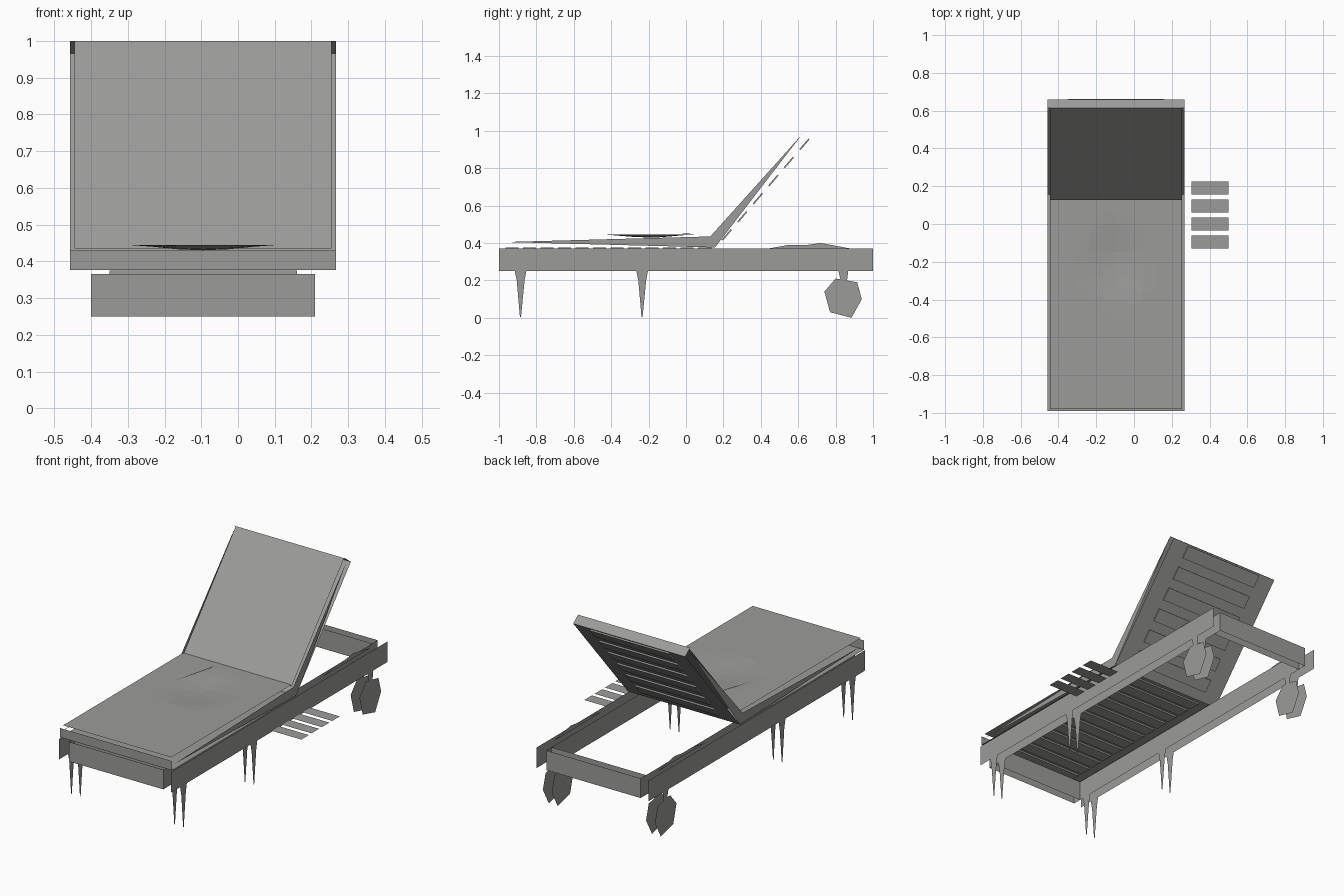
import bpy
import bmesh
import math
from mathutils import Vector

if "Cube" in bpy.data.objects:
    bpy.data.objects.remove(bpy.data.objects["Cube"])

GREY = (0.33, 0.33, 0.32, 1.0)
mat = bpy.data.materials.new("plain grey")
mat.use_nodes = True
mat.diffuse_color = GREY
bsdf = mat.node_tree.nodes["Principled BSDF"]
bsdf.inputs["Base Color"].default_value = GREY
bsdf.inputs["Roughness"].default_value = 0.8

MID = -0.095      # centre line of the lounger
OUT = 0.362       # half width, outer faces
INN = 0.305       # half width, inner faces
CUSHION = 0.35    # half width of the cushion's upper sheets
SLAT = 0.255      # half length of the support slats


def finish(name, bm):
    mesh = bpy.data.meshes.new(name)
    bm.to_mesh(mesh)
    bm.free()
    mesh.materials.append(mat)
    obj = bpy.data.objects.new(name, mesh)
    bpy.context.collection.objects.link(obj)
    return obj


def sheets(name, polygons):
    """Flat panels, each given by its corner points."""
    bm = bmesh.new()
    for points in polygons:
        bm.faces.new([bm.verts.new(p) for p in points])
    return finish(name, bm)


def side_plates(name, profile, halves):
    """The same (y, z) outline at each half width, on both sides."""
    polys = []
    for h in halves:
        polys.append([(MID + h, y, z) for y, z in profile])
        polys.append([(MID - h, y, z) for y, z in reversed(profile)])
    return sheets(name, polys)


def span(half, a, b):
    """Panel across the width between two (y, z) points."""
    return [(MID - half, *a), (MID + half, *a), (MID + half, *b), (MID - half, *b)]


def rect(y0, z0, y1, z1):
    return [(y0, z0), (y1, z0), (y1, z1), (y0, z1)]


# Frame: hollow side rails and end rails
side_plates("side_rail_outer", rect(-1, 0.25, 1, 0.37), [OUT])
side_plates("side_rail_inner", rect(-0.99, 0.25, 0.99, 0.365), [INN])
for name, s in (("foot", -1), ("head", 1)):
    sheets(name + "_end_rail",
           [span(INN, (s * y, 0.25), (s * y, 0.365)) for y in (0.99, 0.94)])

# Tapered legs
for name, y in (("front_leg", -0.885), ("middle_leg", -0.235)):
    side_plates(name, [(y - 0.035, 0.27), (y - 0.02, 0.2), (y - 0.003, 0.005),
                       (y + 0.003, 0.005), (y + 0.022, 0.2), (y + 0.035, 0.27)],
                [OUT, INN])

# Wheels with brackets and hubs
side_plates("wheel_bracket", [(0.81, 0.27), (0.83, 0.19), (0.86, 0.19), (0.87, 0.27)],
            [OUT, INN])
side_plates("wheel", [(0.80, 0.21), (0.74, 0.14), (0.77, 0.03), (0.885, 0.0),
                      (0.94, 0.1), (0.915, 0.19)], [OUT, INN])
side_plates("wheel_hub", [(0.84 + 0.065 * math.cos(k * math.pi / 2),
                           0.11 + 0.065 * math.sin(k * math.pi / 2))
                          for k in range(4)], [OUT + 0.004])

# Low fittings on top of the rear rails
side_plates("rail_fitting", [(0.44, 0.37), (0.88, 0.37), (0.72, 0.4),
                             (0.65, 0.39), (0.55, 0.39)], [0.335])

# Seat cushion: dented upper sheet, lower sheet and front band
bm = bmesh.new()
bmesh.ops.create_grid(bm, x_segments=10, y_segments=16, size=0.5)
for v in bm.verts:
    x = MID + v.co.x * 2 * CUSHION
    y = -0.425 + v.co.y * 1.11
    r = math.hypot((x - MID) / 0.19, (y + 0.2) / 0.23)
    v.co = Vector((x, y, 0.445 - 0.015 * min(1, max(0, 1.3 - 1.3 * r))))
finish("seat_top", bm)
sheets("seat_underside", [span(OUT, (0.155, 0.376), (-0.99, 0.376))])
sheets("seat_front_band", [span(OUT, (-0.99, 0.376), (-0.99, 0.43))])
sheets("seat_crease", [[(-0.285, -0.2, 0.447), (-0.21, 0.03, 0.45), (-0.21, 0.08, 0.45)]])
side_plates("seat_side", [(-0.97, 0.405), (0.155, 0.376), (0.13, 0.435)], [OUT])

# Backrest cushion: front, back, top cap and tapered sides
sheets("backrest_front", [span(CUSHION, (0.13, 0.435), (0.615, 1.0))])
sheets("backrest_back", [span(OUT, (0.66, 0.965), (0.155, 0.376))])
sheets("backrest_top_cap", [span(OUT, (0.615, 1.0), (0.66, 0.965))])
side_plates("backrest_side", [(0.13, 0.435), (0.155, 0.376), (0.62, 0.98)], [OUT])


def slat_row(name, count, start, end, width, half, thick):
    """Row of slats between two (y, z) points, hung below that line."""
    a, b = Vector((0, *start)), Vector((0, *end))
    along = (b - a).normalized()
    down = Vector((0, along.z, -along.y))
    bm = bmesh.new()
    for i in range(count):
        c = a.lerp(b, i / (count - 1)) + down * thick / 2
        cube = bmesh.ops.create_cube(bm, size=1)
        for v in cube["verts"]:
            p = v.co.copy()
            v.co = c + Vector((MID + p.x * 2 * half, 0, 0)) \
                + along * p.y * width + down * p.z * thick
    bmesh.ops.recalc_face_normals(bm, faces=bm.faces)
    return finish(name, bm)


# Support slats under the seat and behind the backrest
slat_row("seat_slats", 12, (-0.93, 0.375), (0.1, 0.375), 0.07, SLAT, 0.01)
slat_row("backrest_slats", 6, (0.215, 0.446), (0.63, 0.93), 0.075, SLAT, 0.008)

# Pull-out side tray
sheets("side_tray_slats",
       [[(0.305, y - 0.035, 0.29), (0.5, y - 0.035, 0.29),
         (0.5, y + 0.035, 0.29), (0.305, y + 0.035, 0.29)]
        for y in (-0.095, 0.0, 0.095, 0.19)])
